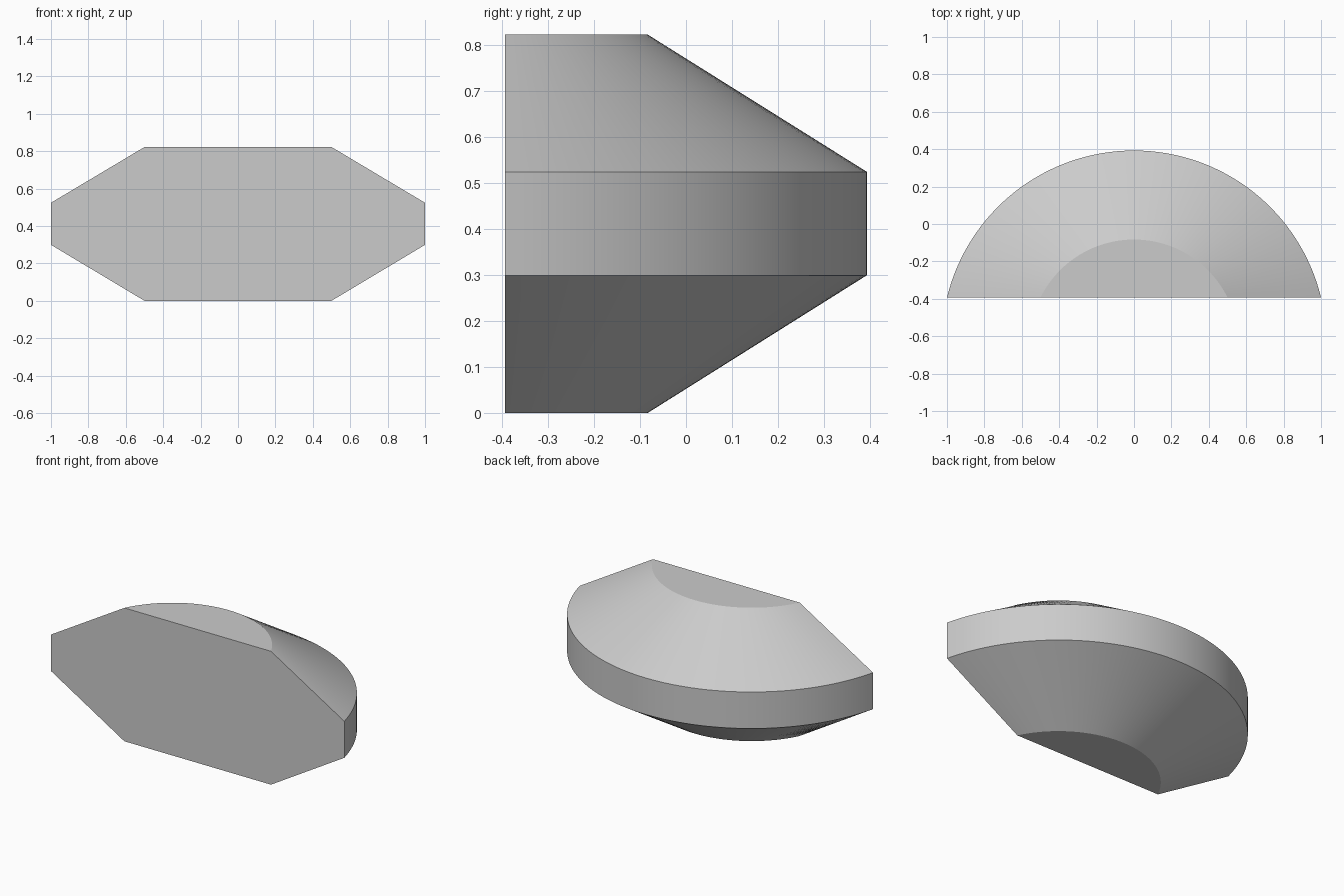
import bpy, bmesh, math

cube = bpy.data.objects.get("Cube")
if cube:
    bpy.data.objects.remove(cube)

FRONT = -0.393
SEGMENTS = 64

grey = bpy.data.materials.new("plain grey")
grey.use_nodes = True
grey.diffuse_color = (0.6, 0.6, 0.6, 1)
grey.node_tree.nodes["Principled BSDF"].inputs["Base Color"].default_value = (0.6, 0.6, 0.6, 1)


def arc(bm, half_width, depth, z):
    """Circular arc bulging backwards from the flat front."""
    radius = (half_width ** 2 + depth ** 2) / (2 * depth)
    centre = FRONT + depth - radius
    span = math.atan2(half_width, FRONT - centre)
    verts = []
    for i in range(SEGMENTS + 1):
        a = span * (1 - 2 * i / SEGMENTS)
        verts.append(bm.verts.new((radius * math.sin(a), centre + radius * math.cos(a), z)))
    return verts


# Half-round body: lower taper, upright band, upper taper
bm = bmesh.new()
levels = [(0.5, 0.31, 0), (1, 0.786, 0.299), (1, 0.786, 0.524), (0.5, 0.31, 0.822)]
rings = [arc(bm, *level) for level in levels]
for low, high in zip(rings, rings[1:]):
    for i in range(SEGMENTS):
        bm.faces.new((low[i], low[i + 1], high[i + 1], high[i]))

# Flat bottom, top and front
bm.faces.new(rings[0])
bm.faces.new(rings[-1])
bm.faces.new([r[0] for r in rings] + [r[-1] for r in reversed(rings)])
bmesh.ops.recalc_face_normals(bm, faces=bm.faces)

mesh = bpy.data.meshes.new("half_round_body")
bm.to_mesh(mesh)
bm.free()
mesh.materials.append(grey)
body = bpy.data.objects.new("half_round_body", mesh)
bpy.context.collection.objects.link(body)
bpy.context.view_layer.objects.active = body
body.select_set(True)
bpy.ops.object.shade_smooth_by_angle(angle=math.radians(25))
